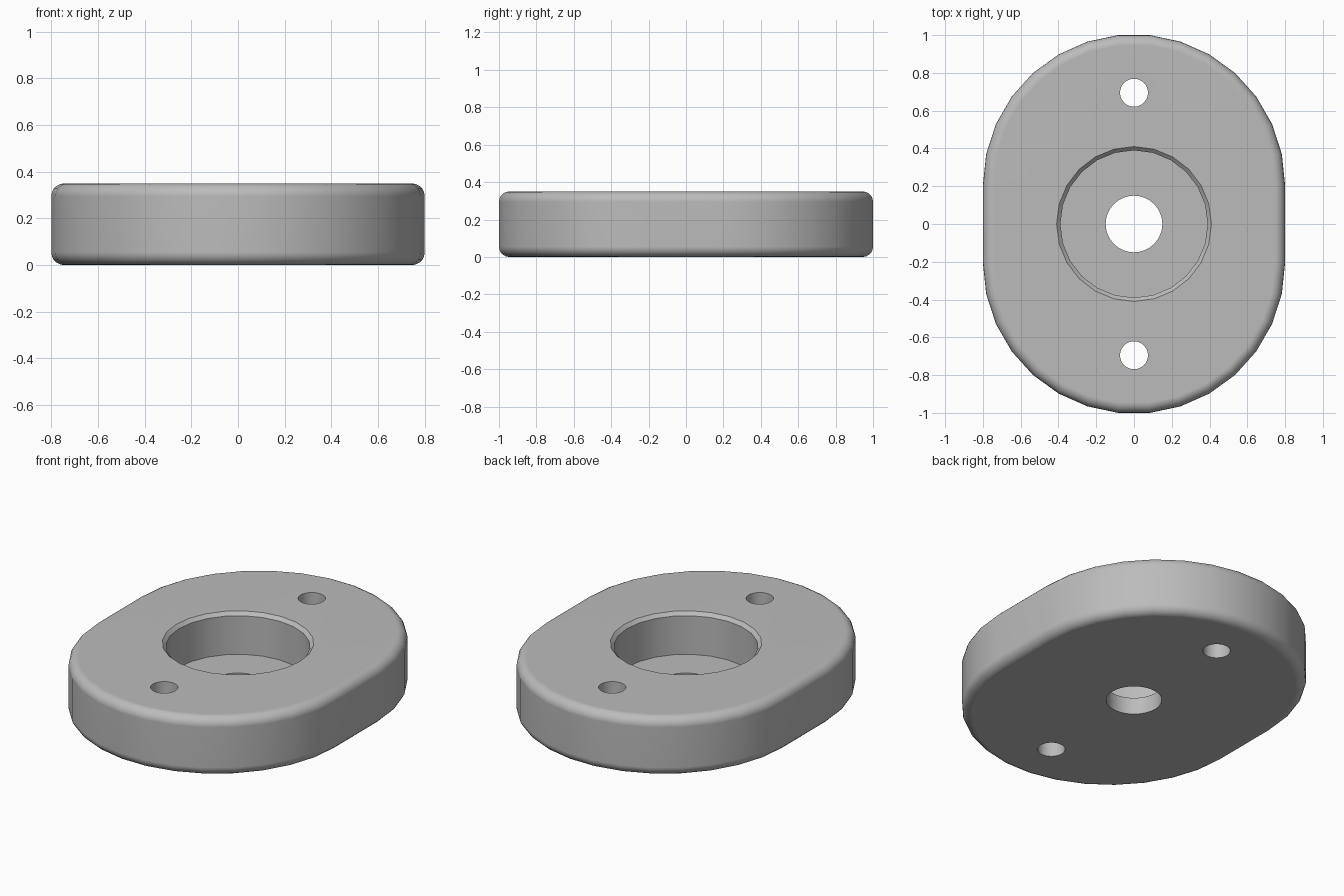
import bpy
import bmesh
from math import sin, cos, pi, radians

default = bpy.data.objects.get("Cube")
if default:
    bpy.data.objects.remove(default)

HEIGHT = 0.35
END_RADIUS = 0.8
END_STEPS = 15
FLOOR = 0.1
CHAMFER = 0.02


def make_object(name, bm):
    bmesh.ops.recalc_face_normals(bm, faces=bm.faces)
    mesh = bpy.data.meshes.new(name)
    bm.to_mesh(mesh)
    bm.free()
    obj = bpy.data.objects.new(name, mesh)
    bpy.context.collection.objects.link(obj)
    return obj


def cutter(name, y, profile, sides):
    """Round cutter from (radius, height) rings."""
    bm = bmesh.new()
    rings = [[bm.verts.new((r * sin(2 * pi * i / sides), y + r * cos(2 * pi * i / sides), z))
              for i in range(sides)] for r, z in profile]
    for low, high in zip(rings, rings[1:]):
        for i in range(sides):
            j = (i + 1) % sides
            bm.faces.new((low[i], low[j], high[j], high[i]))
    bm.faces.new(rings[0])
    bm.faces.new(rings[-1])
    obj = make_object(name, bm)
    obj.hide_render = True
    return obj


# Plate outline: two faceted half circles joined by straight sides
centre_y = 1 - END_RADIUS * cos(pi / END_STEPS / 2)
bm = bmesh.new()
outline = []
for side in (1, -1):
    for i in range(END_STEPS + 1):
        a = pi * i / END_STEPS
        outline.append(bm.verts.new((side * END_RADIUS * cos(a),
                                     side * (centre_y + END_RADIUS * sin(a)), 0)))
base = bm.faces.new(outline)
top = bmesh.ops.extrude_face_region(bm, geom=[base])["geom"]
bmesh.ops.translate(bm, verts=[v for v in top if isinstance(v, bmesh.types.BMVert)],
                    vec=(0, 0, HEIGHT))
# Rounded upper and lower rims
rims = [e for e in bm.edges if abs(e.verts[0].co.z - e.verts[1].co.z) < 0.001]
bmesh.ops.recalc_face_normals(bm, faces=bm.faces)
bmesh.ops.bevel(bm, geom=rims, offset=0.055, segments=5, profile=0.5, affect='EDGES')
plate = make_object("flange_plate", bm)

# Chamfered recess, centre bore and two mounting holes
cutters = [
    cutter("recess_cutter", 0, [(0.39, FLOOR), (0.39, HEIGHT - CHAMFER),
                                (0.41, HEIGHT), (0.41, HEIGHT + 0.1)], 24),
    cutter("bore_cutter", 0, [(0.15, -0.1), (0.15, 0.2)], 32),
    cutter("front_hole_cutter", -0.695, [(0.074, -0.1), (0.074, 0.5)], 32),
    cutter("back_hole_cutter", 0.695, [(0.074, -0.1), (0.074, 0.5)], 32),
]
bpy.ops.object.select_all(action='DESELECT')
bpy.context.view_layer.objects.active = plate
plate.select_set(True)
for c in cutters:
    mod = plate.modifiers.new(c.name, 'BOOLEAN')
    mod.operation = 'DIFFERENCE'
    mod.solver = 'EXACT'
    mod.object = c
    bpy.ops.object.modifier_apply(modifier=mod.name)
for c in cutters:
    bpy.data.objects.remove(c)

# Smooth walls, crisp hole edges, flat large faces
bpy.ops.object.shade_smooth_by_angle(angle=radians(30))
normals = plate.modifiers.new("flat_faces", 'WEIGHTED_NORMAL')
normals.keep_sharp = True

# Single plain grey
grey = bpy.data.materials.new("plain_grey")
grey.use_nodes = True
colour = (0.5, 0.5, 0.5, 1)
grey.diffuse_color = colour
grey.node_tree.nodes["Principled BSDF"].inputs["Base Color"].default_value = colour
plate.data.materials.clear()
plate.data.materials.append(grey)
